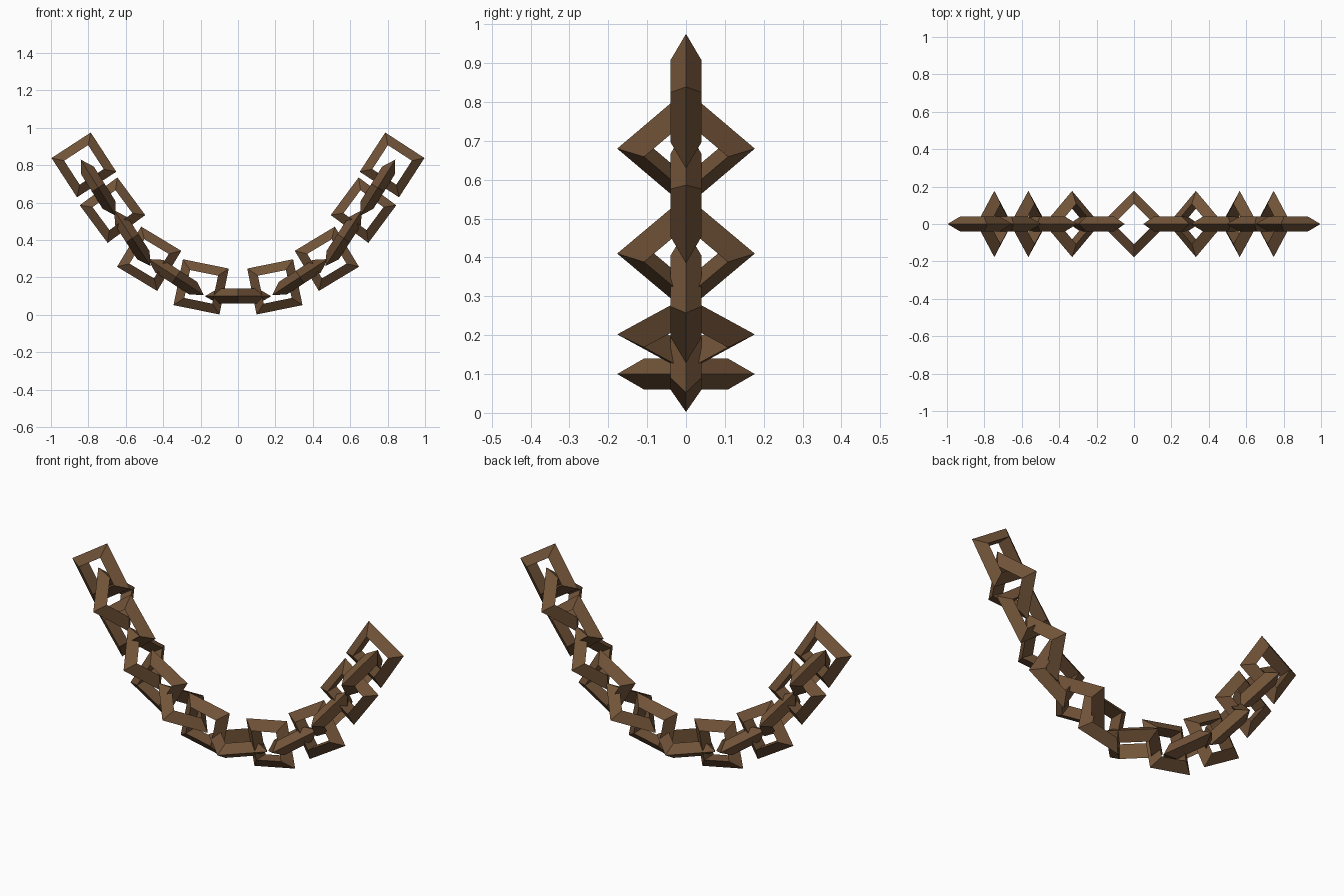
import bpy
from math import radians, pi

cube = bpy.data.objects.get("Cube")
if cube:
    bpy.data.objects.remove(cube, do_unlink=True)

# One aged brown metal for the whole chain
brown = bpy.data.materials.new("dark_brown")
colour = (0.171, 0.089, 0.041, 1)
brown.diffuse_color = colour
brown.use_nodes = True
brown.node_tree.nodes["Principled BSDF"].inputs["Base Color"].default_value = colour


def add_link(name, x, z, slope, upright):
    """Square ring with a triangular section, lying flat or standing upright."""
    if upright:
        rotation = (pi / 2, -radians(slope + 45), 0)
    else:
        rotation = (0, -radians(slope), 0)
    bpy.ops.mesh.primitive_torus_add(
        major_segments=4, minor_segments=3,
        major_radius=0.131, minor_radius=0.046,
        location=(x, 0, z), rotation=rotation)
    link = bpy.context.object
    link.name = name
    link.data.materials.append(brown)
    bpy.ops.object.shade_flat()


# Lowest link, then alternating links climbing both sides: x, z, slope
add_link("centre_link", 0, 0.10, 0, False)
climb = [
    (0.197, 0.15, 11.5),
    (0.331, 0.202, 33),
    (0.475, 0.30, 31),
    (0.565, 0.41, 57),
    (0.671, 0.56, 53.5),
    (0.747, 0.68, 58),
    (0.824, 0.802, 57),
]
for side, sign in (("left", 1), ("right", -1)):
    for i, (x, z, slope) in enumerate(climb):
        upright = i % 2 == 0
        kind = "upright" if upright else "flat"
        add_link(f"{side}_{kind}_link_{i + 1}", sign * x, z, sign * slope, upright)
